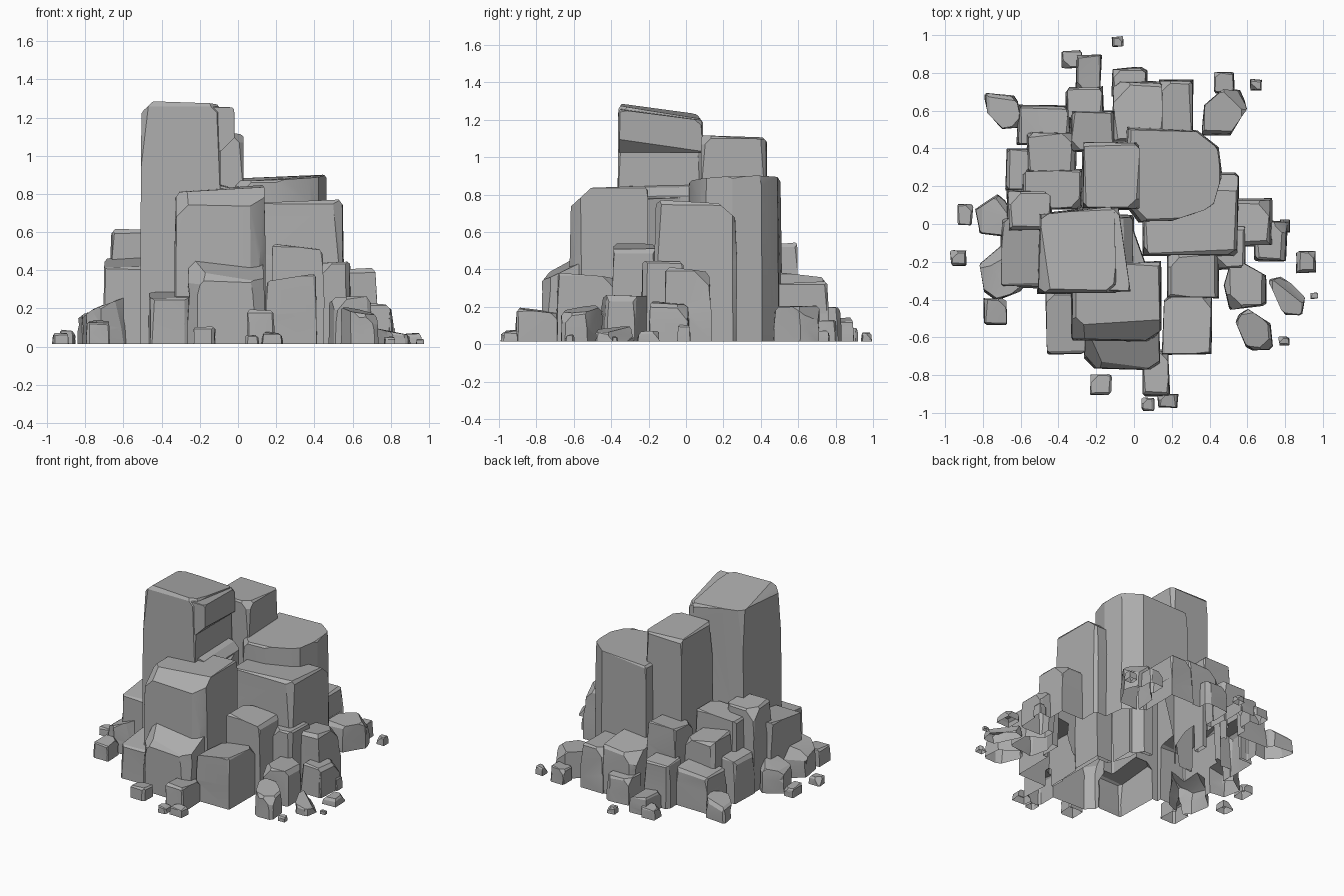
import bpy
import bmesh
import random
from mathutils import Vector

old = bpy.data.objects.get("Cube")
if old:
    bpy.data.objects.remove(old, do_unlink=True)

GREY = (0.42, 0.42, 0.42, 1)
stone = bpy.data.materials.new("grey stone")
stone.use_nodes = True
stone.diffuse_color = GREY
stone.node_tree.nodes["Principled BSDF"].inputs["Base Color"].default_value = GREY

rng = random.Random(4)
GROUND = 0.015
SIDES = [(1, 0), (-1, 0), (0, 1), (0, -1)]
CORNERS = [(1, 1), (-1, 1), (1, -1), (-1, -1)]
solids = bpy.data.collections.new("solids")
bpy.context.scene.collection.children.link(solids)


def everything(bm):
    return bm.verts[:] + bm.edges[:] + bm.faces[:]


def chip(bm, normal, depth):
    """Slice a flake off the solid and cap the cut."""
    n = Vector(normal).normalized()
    reach = max(v.co.dot(n) for v in bm.verts) - depth
    bmesh.ops.bisect_plane(bm, geom=everything(bm), plane_co=n * reach,
                           plane_no=n, clear_outer=True)
    rim = [e for e in bm.edges if e.is_boundary]
    bmesh.ops.holes_fill(bm, edges=rim, sides=0)


def jitter(amount):
    return Vector([rng.uniform(-amount, amount) for _ in range(3)])


def rock(name, outline, height, slope=(0, 0), rough=1.0, taper=0.06, cuts=(),
         foot=-0.1):
    """Chiselled prism: sloped top, chipped edges, bent walls."""
    xs, ys = zip(*outline)
    centre = Vector(((min(xs) + max(xs)) / 2, (min(ys) + max(ys)) / 2, 0))
    small = min(max(xs) - min(xs), max(ys) - min(ys))
    sunk = foot - rng.uniform(0, 0.05)
    bm = bmesh.new()
    lower, upper = [], []
    for x, y in outline:
        p = Vector((x, y, 0)) - centre + jitter(0.03 * small * rough)
        lower.append(bm.verts.new(centre + Vector((p.x, p.y, sunk))))
        q = p * (1 - taper)
        z = height + slope[0] * q.x + slope[1] * q.y + p.z
        upper.append(bm.verts.new(centre + Vector((q.x, q.y, z))))
    bm.faces.new(lower[::-1])
    bm.faces.new(upper)
    for i, low in enumerate(lower):
        bm.faces.new((lower[i - 1], low, upper[i], upper[i - 1]))

    # Deliberate cuts, chipped corners, then chipped upper edges
    for normal, depth in cuts:
        chip(bm, normal, depth)
    for sx, sy in CORNERS:
        chip(bm, (sx, sy * rng.uniform(0.6, 1.6), rng.uniform(0, 0.15)),
             small * rng.uniform(0.02, 0.1) * rough)
    for sx, sy in SIDES:
        chip(bm, (sx, sy, rng.uniform(0.6, 1.3)),
             small * rng.uniform(0.03, 0.08) * rough)
    sx, sy = rng.choice(CORNERS)
    chip(bm, (sx, sy, 1), small * rng.uniform(0.1, 0.18) * rough)

    # Bend the walls part-way up
    level = Vector((0, 0, height * rng.uniform(0.4, 0.65)))
    cut = bmesh.ops.bisect_plane(bm, geom=everything(bm), plane_co=level,
                                 plane_no=(0, 0, 1))
    for v in cut["geom_cut"]:
        if isinstance(v, bmesh.types.BMVert):
            v.co += jitter(small * 0.035 * rough)

    bmesh.ops.triangulate(bm, faces=bm.faces[:])
    bmesh.ops.recalc_face_normals(bm, faces=bm.faces[:])
    mesh = bpy.data.meshes.new(name)
    bm.to_mesh(mesh)
    bm.free()
    obj = bpy.data.objects.new(name, mesh)
    solids.objects.link(obj)
    return obj


def box(x0, x1, y0, y1):
    return [(x0, y0), (x1, y0), (x1, y1), (x0, y1)]


def cluster(name, stones, rough, taper):
    """Row of rocks, each given as x range, y range and height."""
    for i, (x0, x1, y0, y1, h) in enumerate(stones):
        rock(f"{name}_{i + 1}", box(x0, x1, y0, y1), h, rough=rough,
             taper=taper, slope=(rng.uniform(-0.15, 0.15),
                                 rng.uniform(-0.15, 0.15)))


# Central crag
tower = rock("tower", [(-0.51, -0.37), (-0.08, -0.37), (-0.1, 0.1),
                       (-0.5, 0.06)], 1.25, (-0.06, -0.14), 0.5, 0.04,
             [((-1.4, 0, 1), 0.04)])
rock("tower_lip", [(-0.25, -0.36), (-0.02, -0.36), (-0.08, 0.09),
                   (-0.25, 0.08)], 1.23, (-0.06, -0.14), 0.5, 0.02,
     [((1, 0, -1), 0.05)], foot=1.06)
rock("tower_foot", box(-0.4, 0.01, -0.33, 0.04), 0.87, (-0.2, 0))
rock("rear_tower", box(-0.28, 0.04, 0.07, 0.44), 1.11, (-0.03, -0.04), 0.7)
rock("rear_shoulder", [(0.02, 0.01), (0.2, 0.01), (0.42, 0.08), (0.47, 0.25),
                       (0.45, 0.41), (0.33, 0.5), (-0.04, 0.51), (-0.05, 0.1)],
     0.885, (0.05, 0.03), 0.3, 0.03)
rock("left_shoulder", box(0.04, 0.56, -0.17, 0.27), 0.75, (0.04, -0.03), 0.6,
     0.03, [((0, 1, 1), 0.04)])
rock("front_buttress", box(-0.34, 0.15, -0.62, -0.2), 0.825, (0.06, 0.02), 0.5,
     0.04, [((0, -1, 1), 0.06), ((1, -1, 0), 0.05)])
rock("buttress_wedge", [(-0.15, -0.5), (0.14, -0.5), (0.13, -0.4),
                        (-0.03, 0.05), (-0.15, 0.05)], 0.78, (-0.1, 0), 0.4)
rock("front_ledge", box(-0.26, 0.14, -0.77, -0.42), 0.44, (-0.1, 0.5), 0.7,
     0.03, [((-1, -1, 0), 0.04), ((1, -1, 0), 0.03)])

# Waist-high blocks around the crag
cluster("front_block", [
    (0.17, 0.45, -0.39, -0.16, 0.52), (0.15, 0.41, -0.69, -0.38, 0.35),
    (-0.47, -0.25, -0.69, -0.36, 0.27)], 0.8, 0.05)
cluster("left_block", [
    (0.4, 0.6, -0.24, 0.0, 0.44), (0.48, 0.73, -0.13, 0.14, 0.4),
    (0.63, 0.81, -0.2, 0.02, 0.22)], 1.1, 0.1)
rock("left_lower_block", [(0.47, -0.32), (0.52, -0.17), (0.71, -0.27),
                          (0.7, -0.43), (0.5, -0.46)], 0.26)
rock("left_corner_block", [(0.52, -0.5), (0.6, -0.68), (0.74, -0.67),
                           (0.73, -0.52), (0.6, -0.44)], 0.19, (-0.2, 0.1))
cluster("right_block", [
    (-0.67, -0.43, -0.04, 0.18, 0.61), (-0.71, -0.46, -0.34, 0.04, 0.44),
    (-0.6, -0.27, 0.08, 0.29, 0.55), (-0.68, -0.52, 0.18, 0.4, 0.32)], 1, 0.08)
rock("right_slab", [(-0.83, -0.22), (-0.72, -0.1), (-0.6, -0.12),
                    (-0.57, -0.34), (-0.72, -0.41), (-0.8, -0.38)],
     0.22, (0.4, 0))
rock("right_step", [(-0.85, 0.08), (-0.7, 0.16), (-0.64, 0.06),
                    (-0.66, -0.07), (-0.82, -0.05)], 0.19, (0.3, 0))
cluster("back_block", [
    (-0.34, -0.1, 0.38, 0.6, 0.53), (-0.57, -0.3, 0.26, 0.49, 0.45),
    (-0.62, -0.33, 0.42, 0.63, 0.28), (-0.36, -0.16, 0.55, 0.73, 0.33),
    (-0.12, 0.16, 0.42, 0.76, 0.37), (0.13, 0.32, 0.46, 0.77, 0.33)], 1, 0.08)
rock("back_corner_block", [(0.35, 0.47), (0.53, 0.48), (0.6, 0.6),
                           (0.58, 0.7), (0.45, 0.73), (0.37, 0.66)], 0.2)

# Fallen rocks at the foot
rock("fallen_flake", [(-0.79, 0.7), (-0.78, 0.57), (-0.7, 0.5),
                      (-0.58, 0.51), (-0.62, 0.67)], 0.14, (0.2, 0))
rock("fallen_wedge", [(0.71, -0.3), (0.79, -0.27), (0.91, -0.37),
                      (0.89, -0.49), (0.79, -0.49)], 0.08, (-0.2, 0))
cluster("fallen_rock", [
    (-0.31, -0.17, 0.7, 0.9, 0.13), (-0.39, -0.27, 0.82, 0.92, 0.09),
    (-0.12, 0.07, 0.67, 0.83, 0.2), (0.42, 0.53, 0.69, 0.81, 0.12),
    (-0.8, -0.67, -0.54, -0.39, 0.13), (0.04, 0.19, -0.92, -0.66, 0.18),
    (-0.24, -0.11, -0.91, -0.79, 0.1), (-0.94, -0.85, -0.01, 0.11, 0.08),
], 1.2, 0.12)

# Pebbles
cluster("pebble", [
    (0.85, 0.97, -0.27, -0.13, 0.07), (-0.98, -0.88, -0.23, -0.13, 0.07),
    (0.03, 0.12, -1.0, -0.91, 0.06), (0.12, 0.24, -0.98, -0.89, 0.07),
    (0.76, 0.83, -0.65, -0.59, 0.05), (0.93, 0.98, -0.4, -0.36, 0.04),
    (-0.12, -0.05, 0.93, 1.0, 0.06), (0.61, 0.68, 0.7, 0.77, 0.07),
    (0.77, 0.83, -0.05, 0.03, 0.1)], 1.4, 0.25)

# Fuse the solids into one hollow pile, open at the ground
solids.objects.unlink(tower)
bpy.context.collection.objects.link(tower)
fuse = tower.modifiers.new("fuse", "BOOLEAN")
fuse.operation = "UNION"
fuse.solver = "EXACT"
fuse.operand_type = "COLLECTION"
fuse.collection = solids
fused = tower.evaluated_get(bpy.context.evaluated_depsgraph_get())
shell = bpy.data.meshes.new_from_object(fused)
bm = bmesh.new()
bm.from_mesh(shell)
bmesh.ops.bisect_plane(bm, geom=everything(bm), plane_co=(0, 0, GROUND),
                       plane_no=(0, 0, 1), clear_inner=True)
bmesh.ops.dissolve_limit(bm, angle_limit=0.05, verts=bm.verts[:],
                         edges=bm.edges[:])
bm.to_mesh(shell)
bm.free()
shell.materials.clear()
shell.materials.append(stone)
pile = bpy.data.objects.new("rock_pile", shell)
bpy.context.scene.collection.objects.link(pile)
for helper in [tower, *solids.objects]:
    bpy.data.objects.remove(helper, do_unlink=True)
bpy.data.collections.remove(solids)

# Soften only the shallow creases
bpy.ops.object.select_all(action="DESELECT")
pile.select_set(True)
bpy.context.view_layer.objects.active = pile
bpy.ops.object.shade_smooth_by_angle(angle=0.35)
